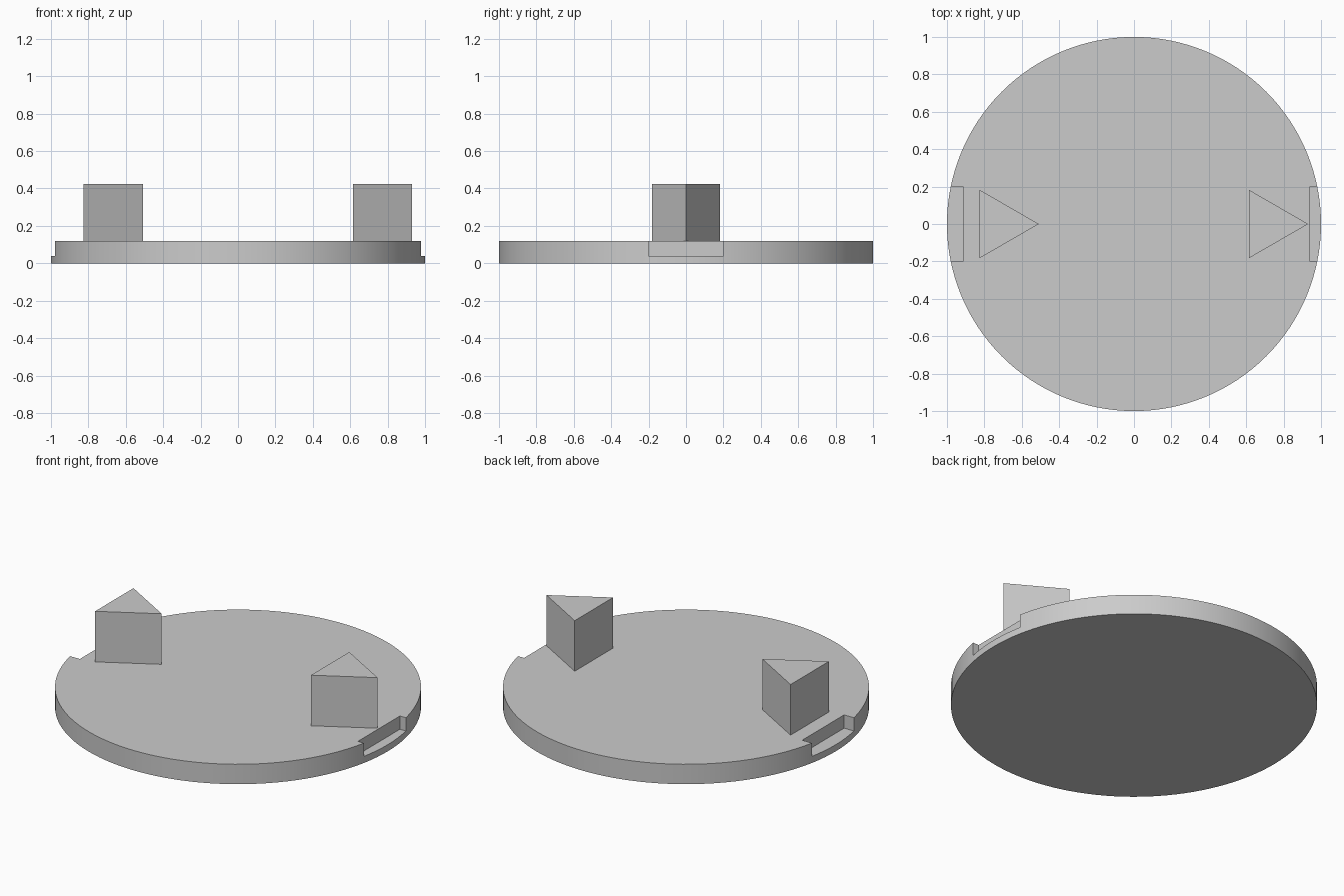
import bpy
import math

cube = bpy.data.objects.get("Cube")
if cube:
    bpy.data.objects.remove(cube, do_unlink=True)

BASE_TOP = 0.12
NOTCH_FLOOR = 0.04
PRISM_TOP = 0.425

# Single plain grey
grey = bpy.data.materials.new("light grey")
grey.use_nodes = True
colour = (0.6, 0.6, 0.6, 1)
grey.diffuse_color = colour
grey.node_tree.nodes["Principled BSDF"].inputs["Base Color"].default_value = colour


def cylinder(name, sides, radius, x, z0, z1, turn=0):
    bpy.ops.mesh.primitive_cylinder_add(
        vertices=sides, radius=radius, depth=z1 - z0,
        location=(x, 0, (z0 + z1) / 2), rotation=(0, 0, turn))
    ob = bpy.context.object
    ob.name = name
    ob.data.materials.append(grey)
    return ob


# Round base plate
base = cylinder("base_disc", 128, 1, 0, 0, BASE_TOP)

# Rectangular notches cut in the rim on both sides
for side, x0, x1 in (("right", -1.1, -0.915), ("left", 0.94, 1.1)):
    bpy.ops.mesh.primitive_cube_add(size=1, location=((x0 + x1) / 2, 0, NOTCH_FLOOR + 0.1))
    cutter = bpy.context.object
    cutter.name = side + "_notch_cutter"
    cutter.scale = (x1 - x0, 0.4, 0.2)
    cutter.data.materials.append(grey)
    cutter.hide_render = True
    cutter.hide_set(True)
    cut = base.modifiers.new(side + "_notch", "BOOLEAN")
    cut.object = cutter
    cut.solver = "EXACT"

# Apply the cuts, then smooth the round rim
bpy.ops.object.select_all(action="DESELECT")
base.select_set(True)
bpy.context.view_layer.objects.active = base
for cut in list(base.modifiers):
    bpy.ops.object.modifier_apply(modifier=cut.name)
for side in ("right", "left"):
    bpy.data.objects.remove(bpy.data.objects[side + "_notch_cutter"], do_unlink=True)
bpy.ops.object.shade_smooth_by_angle(angle=math.radians(30))

# Triangular posts, both pointing to the model's left
for side, x in (("right", -0.72), ("left", 0.72)):
    cylinder(side + "_triangular_post", 3, 0.211, x, BASE_TOP, PRISM_TOP, -math.pi / 2)
